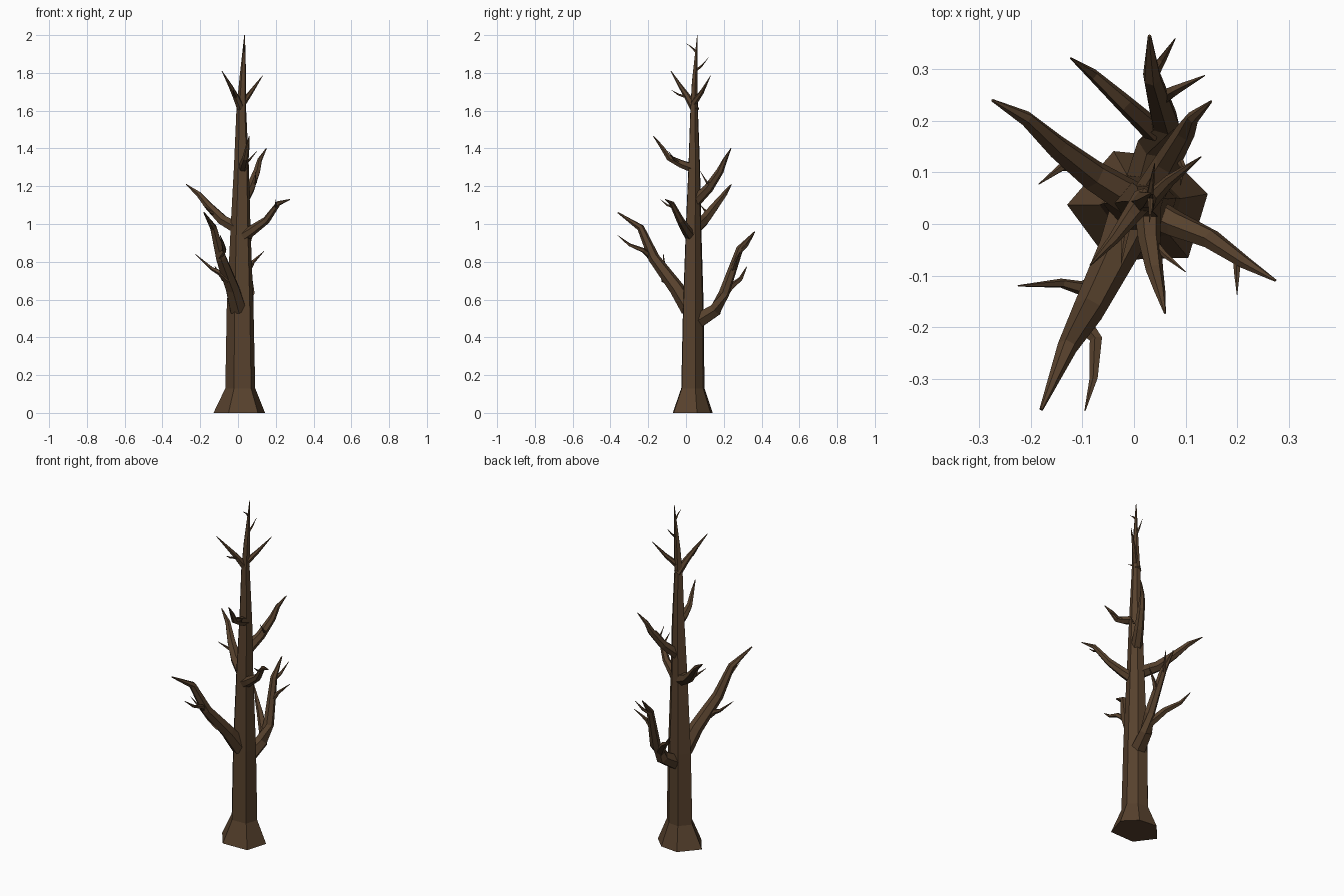
import bpy, bmesh
from math import cos, sin, radians
from mathutils import Vector

bark = bpy.data.materials.new("bark")
bark.diffuse_color = (0.095, 0.053, 0.026, 1)


def finish(name, rings):
    """Skin a list of equal-sized point rings into a closed flat-shaded tube."""
    bm = bmesh.new()
    loops = [[bm.verts.new(p) for p in ring] for ring in rings]
    n = len(loops[0])
    for a, b in zip(loops, loops[1:]):
        for i in range(n):
            j = (i + 1) % n
            bm.faces.new((a[i], a[j], b[j], b[i]))
    bm.faces.new(loops[0][::-1])
    bm.faces.new(loops[-1])
    bmesh.ops.recalc_face_normals(bm, faces=bm.faces)
    me = bpy.data.meshes.new(name)
    bm.to_mesh(me)
    bm.free()
    me.materials.append(bark)
    bpy.context.collection.objects.link(bpy.data.objects.new(name, me))


def limb(name, r, *pts, sides=6):
    """Tapered tube along a path."""
    pts = [Vector(p) for p in pts]
    rings, last = [], len(pts) - 1
    for k, p in enumerate(pts):
        d = (pts[min(k + 1, last)] - pts[max(k - 1, 0)]).normalized()
        u = d.cross(Vector((0.13, 0.21, 1))).normalized()
        v = d.cross(u)
        rad = r * (1 - k / last) ** 0.75 + r * 0.08
        rings.append([p + rad * (u * cos(radians(360 * i / sides)) + v * sin(radians(360 * i / sides)))
                      for i in range(sides)])
    finish(name, rings)


def twig(name, r, *pts):
    limb(name, r, *pts, sides=5)


# Trunk: uneven six-sided section with flared foot (z, centre x, centre y, scale)
section = [(12, .136), (59, .117), (114, .122), (177, .14), (239, .117), (315, .135)]
levels = [(0, .01, .03, 1), (.13, .014, .033, .58), (.55, .013, .036, .52), (1, .015, .038, .38),
          (1.3, .019, .042, .29), (1.6, .018, .042, .19), (1.75, .025, .045, .14), (2, .035, .06, .015)]
finish("trunk", [[(cx + s * r * cos(radians(a)), cy + s * r * sin(radians(a)), z) for a, r in section]
                 for z, cx, cy, s in levels])

# Large front branch and its twigs
limb("front_branch", .045, (0, .02, .55), (-.03, -.05, .66), (-.09, -.17, .82),
     (-.13, -.24, .98), (-.18, -.36, 1.06))
twig("front_twig_low", .018, (-.05, -.11, .70), (-.10, -.125, .745), (-.14, -.115, .765), (-.225, -.12, .84))
twig("front_twig_high", .016, (-.1, -.19, .83), (-.073, -.225, .86), (-.078, -.30, .89), (-.095, -.362, .94))

# Large back branch and its twigs
limb("back_branch", .043, (.02, .05, .48), (.045, .155, .545), (.06, .2, .63),
     (.035, .285, .87), (.03, .365, .96))
twig("back_twig_left", .022, (.04, .18, .59), (-.02, .235, .665), (-.08, .29, .71), (-.123, .322, .775))
twig("back_twig_right", .015, (.045, .24, .74), (.08, .26, .8), (.137, .288, .855))
twig("back_twig_tip", .012, (.035, .29, .86), (.055, .32, .885), (.08, .36, .945))

# Left branch
limb("left_branch", .034, (.01, .04, .97), (-.08, .095, 1.02), (-.15, .15, 1.09),
     (-.21, .205, 1.16), (-.275, .24, 1.21))
twig("left_twig", .012, (-.10, .115, 1.045), (-.14, .11, 1.06), (-.185, .077, 1.1))

# Right branch
limb("right_branch", .03, (.02, .03, .93), (.08, 0, .97), (.15, -.03, 1.02),
     (.215, -.075, 1.11), (.275, -.11, 1.13))
twig("right_twig", .008, (.2, -.065, 1.09), (.2, -.1, 1.1), (.2, -.137, 1.13))

# Upper back branch
limb("upper_back_branch", .029, (.025, .05, 1.12), (.065, .12, 1.19), (.1, .18, 1.28),
     (.115, .207, 1.34), (.15, .238, 1.4))
twig("upper_back_twig", .009, (.08, .14, 1.21), (.095, .11, 1.22), (.09, .075, 1.28))

# Upper front branch
limb("upper_front_branch", .025, (.025, .05, 1.29), (.03, -.03, 1.32), (.04, -.09, 1.35),
     (.05, -.13, 1.41), (.06, -.173, 1.465))
twig("upper_front_twig", .009, (.032, -.03, 1.32), (.06, -.06, 1.34), (.1, -.093, 1.385))

# Crown branches and small crown twigs
limb("crown_branch_right", .017, (.025, .04, 1.64), (.07, .085, 1.70), (.13, .13, 1.785))
limb("crown_branch_left", .021, (.02, .05, 1.6), (-.01, .01, 1.67), (-.04, -.03, 1.73), (-.085, -.08, 1.81))
twig("crown_twig_front", .008, (-.01, .01, 1.67), (-.02, -.04, 1.685), (-.025, -.078, 1.71))
twig("crown_twig_back", .007, (.03, .05, 1.81), (.035, .085, 1.84), (.04, .118, 1.88))
twig("crown_twig_tip", .006, (.032, .055, 1.91), (.032, .03, 1.935), (.03, .003, 1.955))
